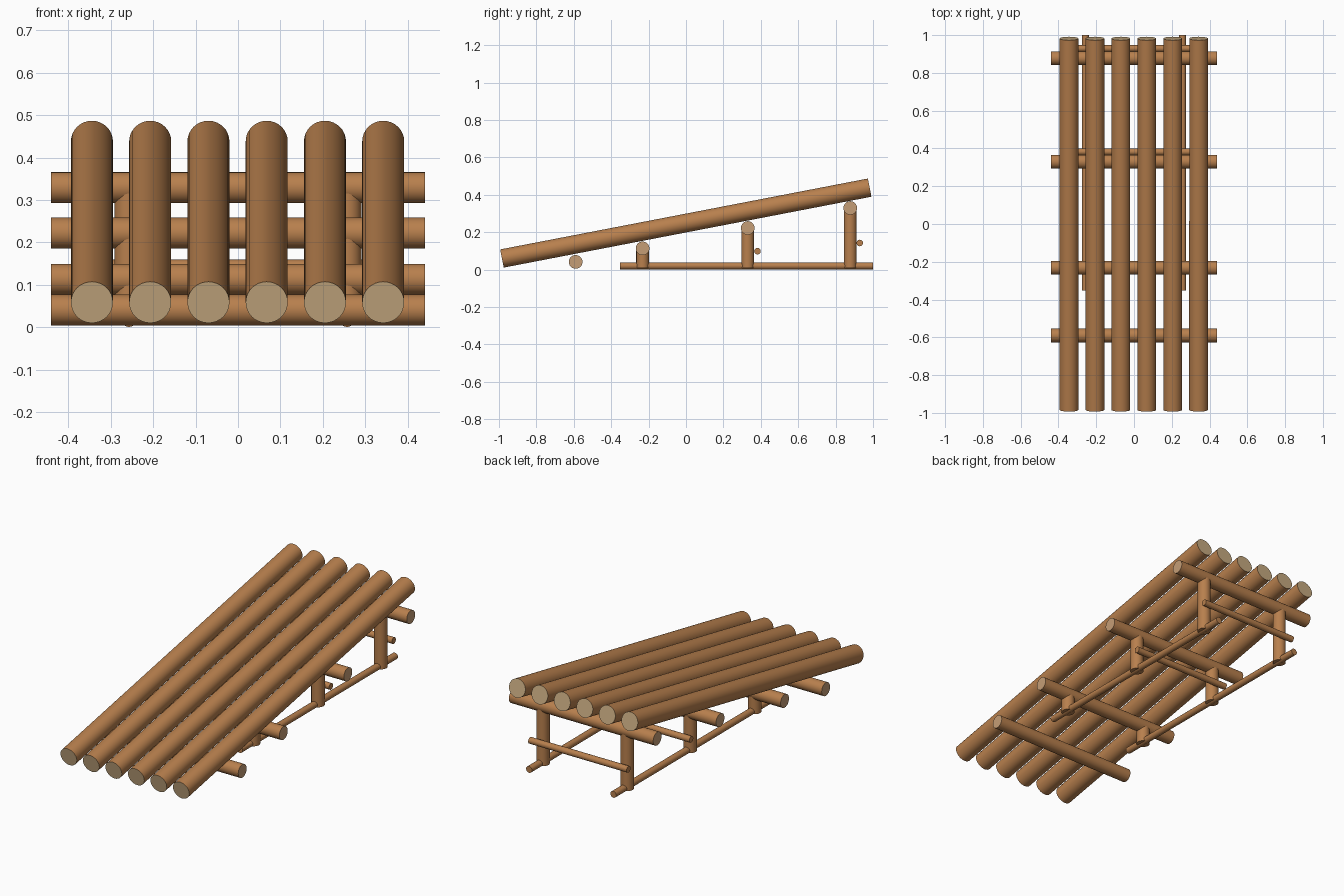
import bpy, math
from mathutils import Vector

if "Cube" in bpy.data.objects:
    bpy.data.objects.remove(bpy.data.objects["Cube"])


def material(name, rgb):
    m = bpy.data.materials.new(name)
    m.diffuse_color = (*rgb, 1)
    m.use_nodes = True
    m.node_tree.nodes["Principled BSDF"].inputs["Base Color"].default_value = m.diffuse_color
    return m


bark = material("brown wood", (0.48, 0.215, 0.075))
cut = material("pale cut wood", (0.58, 0.41, 0.22))
cut_warm = material("warm cut wood", (0.56, 0.34, 0.18))


def pole(name, a, b, r, end=None, sides=32):
    """Round pole from a to b, with optional coloured end faces."""
    a, b = Vector(a), Vector(b)
    d = b - a
    bpy.ops.mesh.primitive_cylinder_add(vertices=sides, radius=r, depth=d.length,
                                        location=(a + b) / 2)
    o = bpy.context.object
    o.name = name
    o.rotation_euler = d.to_track_quat('Z', 'Y').to_euler()
    o.data.materials.append(bark)
    if end:
        o.data.materials.append(end)
        for p in o.data.polygons:
            if abs(p.normal.z) > 0.9:
                p.material_index = 1
    bpy.ops.object.shade_smooth_by_angle(angle=math.radians(40))
    return o


# sloping deck logs
for i in range(6):
    x = -0.344 + i * 0.1372
    pole(f"deck_log_{i + 1}", (x, -0.984, 0.059), (x, 0.982, 0.438), 0.0495, cut)

# cross logs under the deck
cross = [(-0.59, 0.041), (-0.232, 0.113), (0.33, 0.222), (0.878, 0.329)]
for i, (y, z) in enumerate(cross):
    pole(f"cross_log_{i + 1}", (-0.44, y, z), (0.44, y, z), 0.0365, cut_warm)

# posts and ground rails on both sides
for side, x in (("left", -0.257), ("right", 0.257)):
    for i, (y, z) in enumerate(cross[1:]):
        pole(f"{side}_post_{i + 1}", (x, y, 0.007), (x, y, z), 0.034)
    pole(f"{side}_ground_rail", (x, -0.352, 0.023), (x, 1.0, 0.023), 0.018, None, 20)

# thin braces tying the posts together
for i, (y, z) in enumerate([(0.382, 0.098), (0.929, 0.142)]):
    pole(f"brace_{i + 1}", (-0.3, y, z), (0.3, y, z), 0.0175, None, 20)

# thin bottom trim so the frame rests on the ground
for o in bpy.data.objects:
    if "ground_rail" in o.name:
        o.location.z -= 0.004
